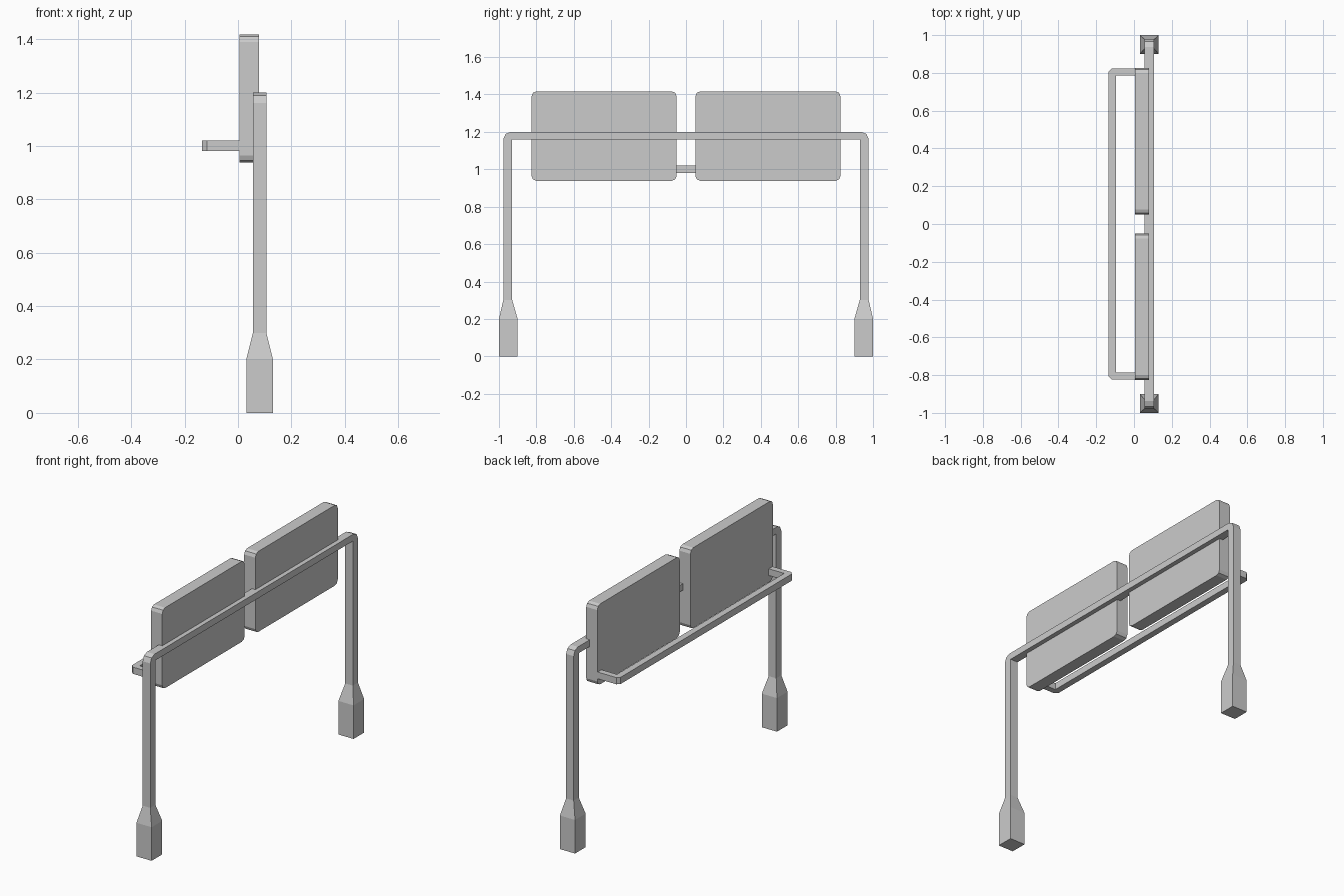
import bpy, bmesh, math
from mathutils import Vector

if "Cube" in bpy.data.objects:
    bpy.data.objects.remove(bpy.data.objects["Cube"])


def make_object(name, bm):
    bmesh.ops.recalc_face_normals(bm, faces=bm.faces)
    mesh = bpy.data.meshes.new(name)
    bm.to_mesh(mesh)
    bm.free()
    obj = bpy.data.objects.new(name, mesh)
    bpy.context.collection.objects.link(obj)
    return obj


def prism(name, points, offset):
    """Close a 3D outline and extrude it along offset."""
    bm = bmesh.new()
    face = bm.faces.new([bm.verts.new(p) for p in points])
    ext = bmesh.ops.extrude_face_region(bm, geom=[face], use_keep_orig=True)
    verts = [g for g in ext["geom"] if isinstance(g, bmesh.types.BMVert)]
    bmesh.ops.translate(bm, verts=verts, vec=Vector(offset))
    return make_object(name, bm)


def strip(outer, inner):
    """Half outlines at +y, mirrored into a full U-shaped outline."""
    flip = lambda pts: [(a, -b, c) for a, b, c in reversed(pts)]
    return outer + flip(outer) + list(reversed(flip(inner))) + list(reversed(inner))


def corner(cy, cz, r, start, x):
    """Three-point rounded corner in the yz plane."""
    return [(x, cy + r * math.cos(start + i * math.pi / 4),
             cz + r * math.sin(start + i * math.pi / 4)) for i in range(3)]


# Gantry: two posts joined by a crossbar with rounded shoulders
x0 = 0.056
outer = [(x0, 0.977, 0.3)] + corner(0.937, 1.16, 0.04, 0, x0)
inner = [(x0, 0.929, 0.3), (x0, 0.929, 1.16)]
prism("gantry_frame", strip(outer, inner), (0.05, 0, 0))

# Light rail: U-shaped bar behind the panels
z0 = 0.98
outer = [(0.02, 0.823, z0), (-0.117, 0.823, z0), (-0.134, 0.806, z0)]
inner = [(0.02, 0.787, z0), (-0.096, 0.787, z0)]
prism("rear_rail", strip(outer, inner), (0, 0, 0.04))

for side, s in (("left", -1), ("right", 1)):
    # Sign panel with rounded corners
    ya, yb, za, zb, r = 0.05, 0.826, 0.938, 1.417, 0.027
    pts = []
    for i, (cy, cz) in enumerate(((yb - r, zb - r), (ya + r, zb - r),
                                  (ya + r, za + r), (yb - r, za + r))):
        pts += corner(cy, cz, r, i * math.pi / 2, 0.006)
    prism(side + "_panel", [(x, s * y, z) for x, y, z in pts], (0.073, 0, 0))

    # Square footing tapering into the post
    bm = bmesh.new()
    rings = []
    for z, hx, hy in ((0, 0.05, 0.05), (0.2, 0.05, 0.05), (0.3, 0.025, 0.024)):
        rings.append([bm.verts.new((0.081 + a * hx, s * (0.95 if z < 0.3 else 0.953) + b * hy, z))
                      for a, b in ((-1, -1), (1, -1), (1, 1), (-1, 1))])
    for lo, hi in zip(rings, rings[1:]):
        for i in range(4):
            j = (i + 1) % 4
            bm.faces.new((lo[i], lo[j], hi[j], hi[i]))
    bm.faces.new(rings[0])
    bm.faces.new(rings[-1])
    make_object(side + "_footing", bm)
